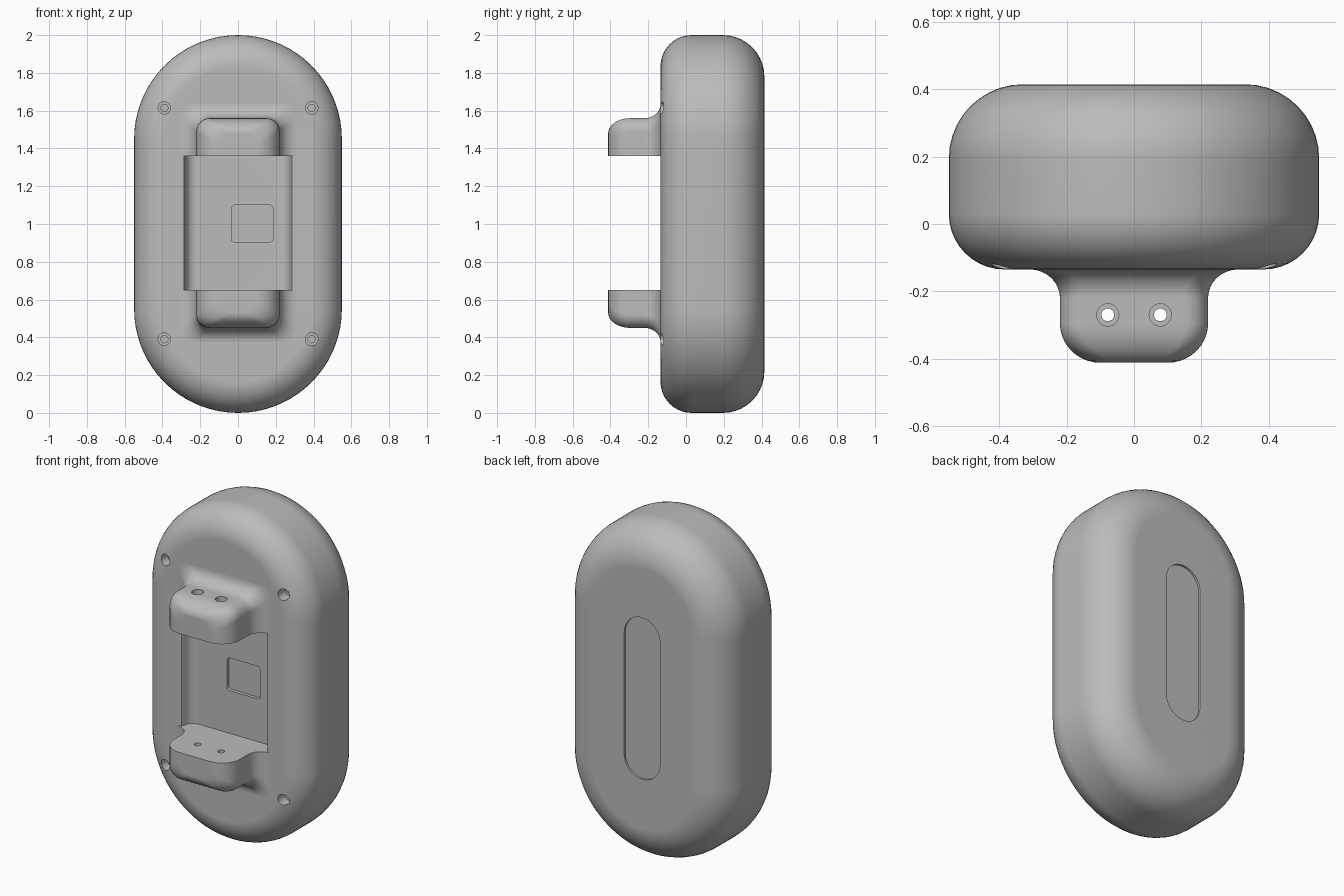
import bpy, bmesh
from math import sin, cos, pi, radians

cube = bpy.data.objects.get("Cube")
if cube:
    bpy.data.objects.remove(cube, do_unlink=True)

grey = bpy.data.materials.new("plain grey")
grey.use_nodes = True
colour = (0.5, 0.5, 0.5, 1)
grey.diffuse_color = colour
grey.node_tree.nodes["Principled BSDF"].inputs["Base Color"].default_value = colour

FRONT, BACK, HALF = -0.135, 0.415, 0.55


def loft(name, rings):
    """Skin a list of closed rings of points and cap both ends."""
    bm = bmesh.new()
    loops = [[bm.verts.new(p) for p in ring] for ring in rings]
    n = len(loops[0])
    for a, b in zip(loops, loops[1:]):
        for i in range(n):
            j = (i + 1) % n
            bm.faces.new((a[i], a[j], b[j], b[i]))
    bm.faces.new(loops[0])
    bm.faces.new(loops[-1])
    bmesh.ops.recalc_face_normals(bm, faces=bm.faces)
    mesh = bpy.data.meshes.new(name)
    bm.to_mesh(mesh)
    bm.free()
    mesh.materials.append(grey)
    obj = bpy.data.objects.new(name, mesh)
    bpy.context.collection.objects.link(obj)
    return obj


def stadium(radius, centre_z, half_straight, y, steps=36):
    """Upright capsule outline facing along y."""
    ring = []
    for side in (1, -1):
        for k in range(steps + 1):
            a = pi * k / steps
            ring.append((side * radius * cos(a), y,
                         centre_z + side * (half_straight + radius * sin(a))))
    return ring


def rounded_box(x0, x1, z0, z1, r, y, steps=5):
    ring = []
    corners = [(x1 - r, z1 - r), (x0 + r, z1 - r), (x0 + r, z0 + r), (x1 - r, z0 + r)]
    for q, (cx, cz) in enumerate(corners):
        for k in range(steps + 1):
            a = pi / 2 * (q + k / steps)
            ring.append((cx + r * cos(a), y, cz + r * sin(a)))
    return ring


def cylinder(x, y, z, r, depth, axis):
    """Rod from a start point, running by depth along y or z."""
    rings = []
    for d in (0, depth):
        ring = []
        for k in range(24):
            u, v = r * cos(pi * k / 12), r * sin(pi * k / 12)
            ring.append((x + u, y + d, z + v) if axis == "y" else (x + u, y + v, z + d))
        rings.append(ring)
    return loft("cutter", rings)


def cut(obj, cutter):
    cutter.hide_render = True
    mod = obj.modifiers.new("cut", "BOOLEAN")
    mod.operation = "DIFFERENCE"
    mod.solver = "EXACT"
    mod.object = cutter
    bpy.context.view_layer.objects.active = obj
    bpy.ops.object.modifier_apply(modifier=mod.name)
    bpy.data.objects.remove(cutter, do_unlink=True)


def finish(obj):
    bpy.ops.object.select_all(action="DESELECT")
    obj.select_set(True)
    bpy.context.view_layer.objects.active = obj
    bpy.ops.object.shade_smooth_by_angle(angle=radians(32))
    obj.modifiers.new("even shading", "WEIGHTED_NORMAL").keep_sharp = True


# Capsule body, rounder at the back than at the front
STEPS = 10
arc = [pi / 2 * k / STEPS for k in range(STEPS + 1)]
fr, br = 0.165, 0.22
profile = [(HALF - fr * (1 - sin(a)), FRONT + fr * (1 - cos(a))) for a in arc]
profile += [(HALF - br * (1 - cos(a)), BACK - br * (1 - sin(a))) for a in arc]
body = loft("body", [stadium(r, 1.0, 0.45, y) for r, y in profile])

# Channel between the brackets, with soft coved sides
FLOOR = -0.055
side = [(0.30, FRONT - 0.02), (0.30, FRONT), (0.285, FRONT + 0.008), (0.277, FRONT + 0.025)]
side += [(0.277 - 0.055 * (1 - cos(a)), FLOOR - 0.055 * (1 - sin(a))) for a in arc[::2]]
outline = side + [(-x, y) for x, y in reversed(side)]
cut(body, loft("cutter", [[(x, y, z) for x, y in outline] for z in (0.65, 1.36)]))

# Square pocket in the channel floor
cut(body, loft("cutter", [rounded_box(-0.035, 0.185, 0.905, 1.1, 0.018, y)
                          for y in (FLOOR - 0.02, FLOOR + 0.02)]))

# Stepped screw holes in the front face
for x in (-0.39, 0.39):
    for z in (0.39, 1.615):
        cut(body, cylinder(x, FRONT - 0.05, z, 0.033, 0.12, "y"))
        cut(body, cylinder(x, FRONT - 0.05, z, 0.019, 0.2, "y"))

# Shallow capsule panel on the back
cut(body, loft("cutter", [stadium(0.118, 1.0, 0.365, y, 20)
                          for y in (BACK - 0.012, BACK + 0.05)]))
finish(body)


# Brackets: flat inner face, flared root and rounded nose
def bracket(name, inner_z, up):
    sections = [(0.31, 0.275, -0.06)]
    sections += [(0.31 - 0.09 * sin(a), 0.275 - 0.075 * sin(a),
                  FRONT - 0.085 * (1 - cos(a))) for a in arc]
    sections += [(0.22 - 0.12 * (1 - cos(a)), 0.2 - 0.08 * (1 - cos(a)),
                  -0.295 - 0.117 * sin(a)) for a in arc]
    rings = []
    for w, h, y in sections:
        r = 0.07
        half = [(w, 0)] + [(w - r * (1 - cos(a)), h - r * (1 - sin(a))) for a in arc]
        shape = half + [(-x, z) for x, z in reversed(half)]
        rings.append([(x, y, inner_z + up * z) for x, z in shape])
    obj = loft(name, rings)
    # Pin holes, wider on the outer side
    for x in (-0.078, 0.078):
        cut(obj, cylinder(x, -0.27, inner_z - up * 0.1, 0.019, up * 0.5, "z"))
        cut(obj, cylinder(x, -0.27, inner_z + up * 0.11, 0.033, up * 0.3, "z"))
    finish(obj)


bracket("upper_bracket", 1.36, 1)
bracket("lower_bracket", 0.65, -1)
